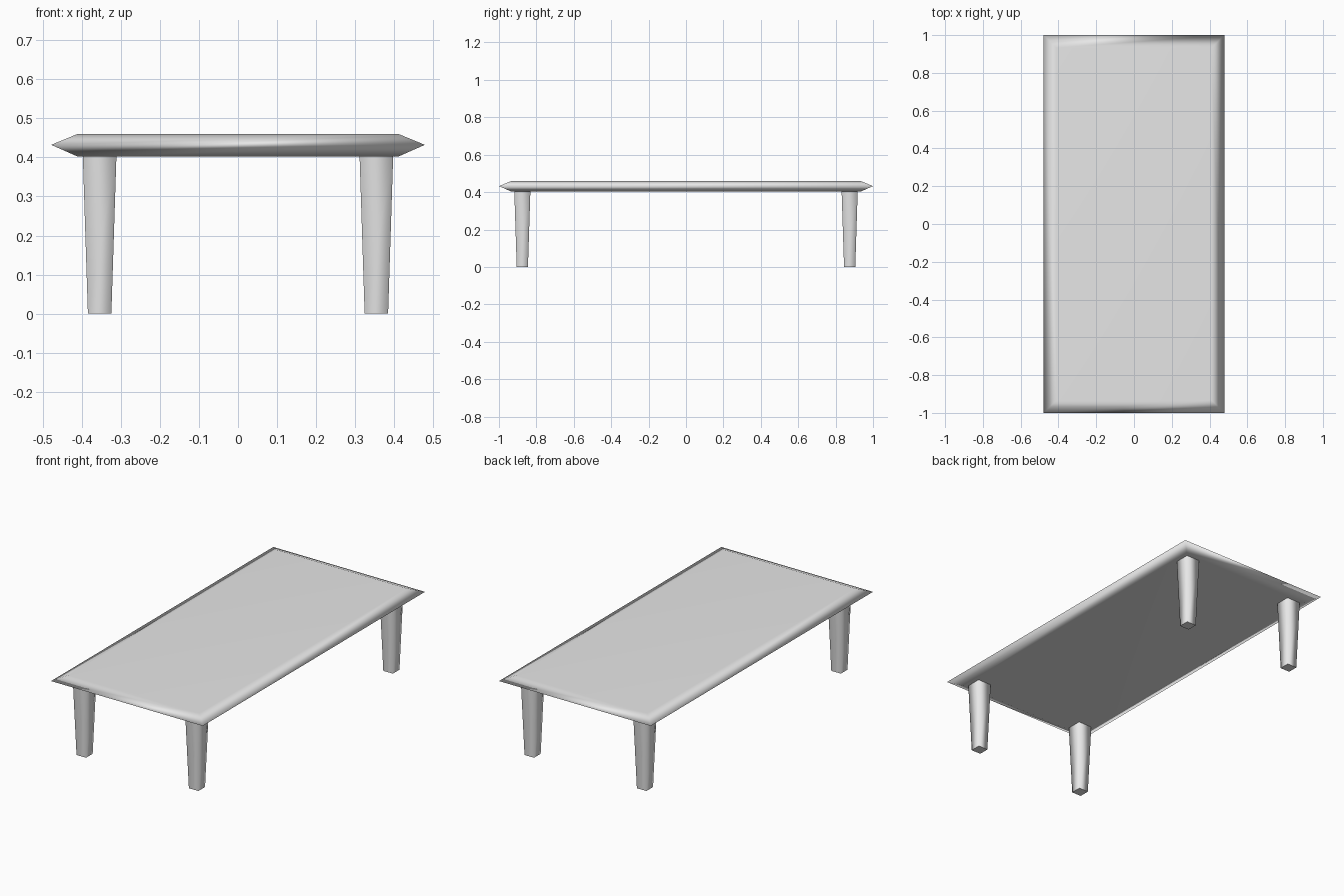
import bpy
import bmesh

if "Cube" in bpy.data.objects:
    bpy.data.objects.remove(bpy.data.objects["Cube"], do_unlink=True)

grey = bpy.data.materials.new("plain_grey")
grey.use_nodes = True
grey.diffuse_color = (0.8, 0.8, 0.8, 1)
grey.node_tree.nodes["Principled BSDF"].inputs["Base Color"].default_value = (0.8, 0.8, 0.8, 1)


def stacked_rectangles(name, rings, location=(0, 0, 0), sharp_caps=False):
    """Solid through rectangular rings given as (half x, half y, z)."""
    bm = bmesh.new()
    loops = [[bm.verts.new((sx * hx, sy * hy, z))
              for sx, sy in ((-1, -1), (1, -1), (1, 1), (-1, 1))]
             for hx, hy, z in rings]
    for low, high in zip(loops, loops[1:]):
        for i in range(4):
            j = (i + 1) % 4
            bm.faces.new((low[i], low[j], high[j], high[i]))
    caps = [bm.faces.new(loops[0][::-1]), bm.faces.new(loops[-1])]
    for face in bm.faces:
        face.smooth = True
    if sharp_caps:
        for cap in caps:
            for edge in cap.edges:
                edge.smooth = False
    mesh = bpy.data.meshes.new(name)
    bm.to_mesh(mesh)
    bm.free()
    mesh.materials.append(grey)
    obj = bpy.data.objects.new(name, mesh)
    obj.location = location
    bpy.context.collection.objects.link(obj)
    return obj


# Thin top with a pointed, softly shaded rim
top = stacked_rectangles("table_top", [(0.41, 0.932, 0.402),
                                       (0.478, 1.0, 0.432),
                                       (0.41, 0.932, 0.46)])
weighted = top.modifiers.new("flat_centre", 'WEIGHTED_NORMAL')
weighted.mode = 'FACE_AREA'
weighted.weight = 50

# Four square legs, tapering to the floor
for end, y in (("front", -0.875), ("back", 0.875)):
    for side, x in (("right", -0.354), ("left", 0.354)):
        stacked_rectangles(f"{end}_{side}_leg",
                           [(0.03, 0.03, 0), (0.043, 0.043, 0.404)],
                           (x, y, 0), sharp_caps=True)
